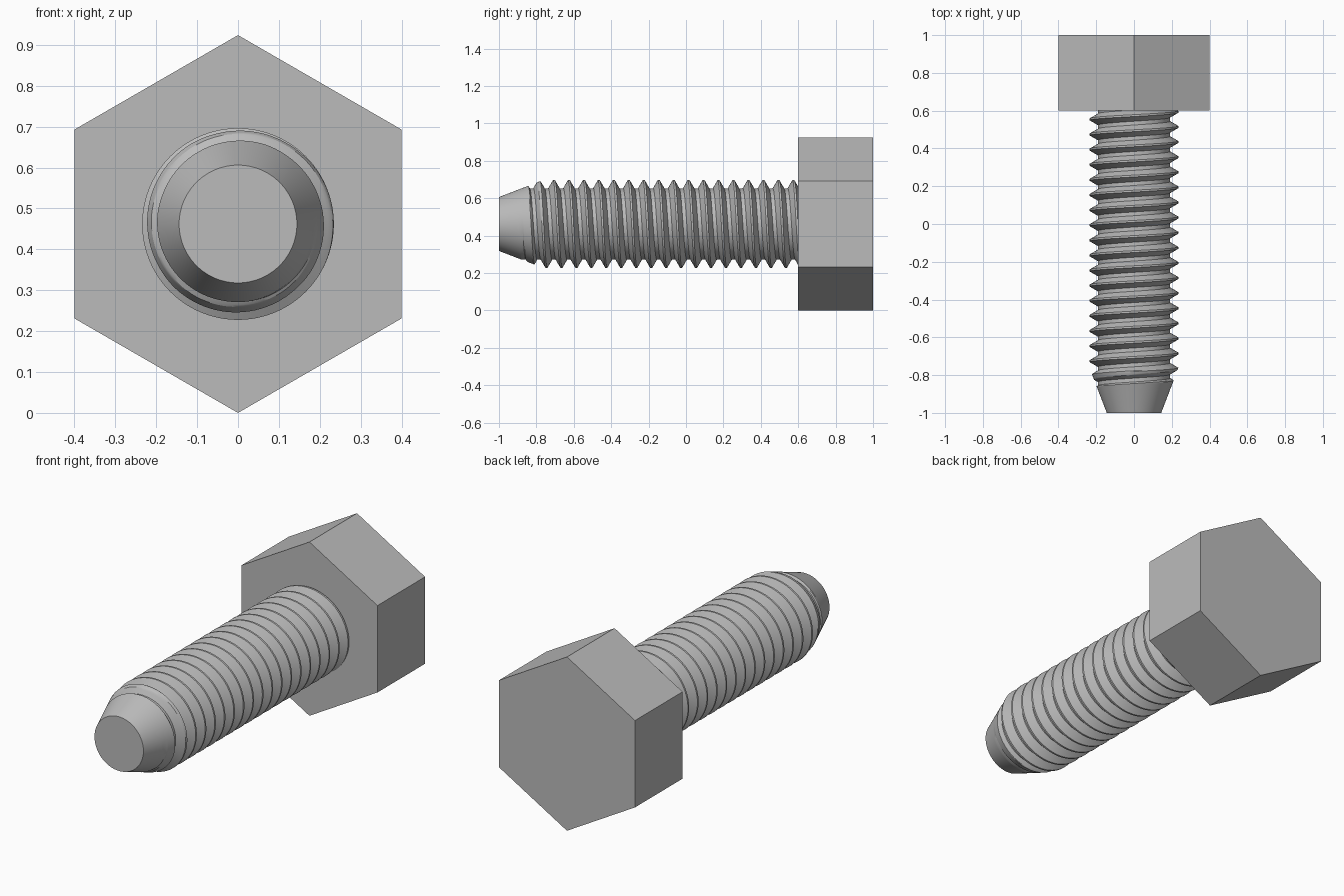
import bpy, bmesh
from math import cos, sin, tau, radians

cube = bpy.data.objects.get("Cube")
if cube:
    bpy.data.objects.remove(cube, do_unlink=True)

AXIS_Z = 0.462            # height of the bolt axis
TIP, SEAT = -1.0, 0.6     # shank tip and underside of the head
PITCH, CREST, ROOT = 0.08, 0.2345, 0.191
SEGMENTS, TURNS, CUTS = 96, 23, 6

steel = bpy.data.materials.new("steel_grey")
steel.use_nodes = True
grey = (0.5, 0.5, 0.5, 1)
steel.diffuse_color = grey
steel.node_tree.nodes["Principled BSDF"].inputs["Base Color"].default_value = grey

# Hexagonal head, corners up and down
bpy.ops.mesh.primitive_cylinder_add(vertices=6, radius=AXIS_Z, depth=1 - SEAT,
                                    location=(0, (1 + SEAT) / 2, AXIS_Z),
                                    rotation=(radians(90), 0, 0))
head = bpy.context.object
head.name = head.data.name = "hex_head"
head.data.materials.append(steel)

# One pitch of thread: flat crest, flank, flat root, flank
half_crest, half_root = 1 / 16, 1 / 8
down = [(half_crest + (0.5 - half_root - half_crest) * k / CUTS,
         CREST + (ROOT - CREST) * k / CUTS) for k in range(CUTS + 1)]
profile = down + [(1 - u, r) for u, r in reversed(down)]
P = len(profile)
START = -1.086            # a crest on the +x side, beyond the tip
BURIED = SEAT + 0.02      # shank end hidden inside the head


def shank_point(turn, i):
    """Point i of the helical profile, trimmed by the tapered tip."""
    u, r = profile[i % P]
    y = START + PITCH * (i // P + u - turn)
    if y >= BURIED:
        y, r = BURIED, ROOT
    y = max(y, TIP)
    r = min(r, 0.144 + 0.385 * (y - TIP))
    return r * cos(tau * turn), y, AXIS_Z + r * sin(tau * turn)


# Threaded shank: a helical grid that joins itself one pitch along each turn
bm = bmesh.new()
rows = P * TURNS
grid = [[bm.verts.new(shank_point(j / SEGMENTS, i)) for i in range(rows)]
        for j in range(SEGMENTS)]
for j in range(SEGMENTS):
    last = j == SEGMENTS - 1
    shift = P if last else 0
    here, there = grid[j], grid[0 if last else j + 1]
    for i in range(shift, rows - 1):
        bm.faces.new((here[i], here[i + 1], there[i + 1 - shift], there[i - shift]))
bmesh.ops.remove_doubles(bm, verts=bm.verts, dist=0.00002)
bmesh.ops.holes_fill(bm, edges=[e for e in bm.edges if e.is_boundary], sides=0)
bmesh.ops.recalc_face_normals(bm, faces=bm.faces)
mesh = bpy.data.meshes.new("threaded_shank")
bm.to_mesh(mesh)
bm.free()
mesh.materials.append(steel)
shank = bpy.data.objects.new("threaded_shank", mesh)
bpy.context.collection.objects.link(shank)

# Smooth shading with crisp crests and rims
bpy.ops.object.select_all(action='DESELECT')
shank.select_set(True)
bpy.context.view_layer.objects.active = shank
bpy.ops.object.shade_smooth_by_angle(angle=radians(25))
